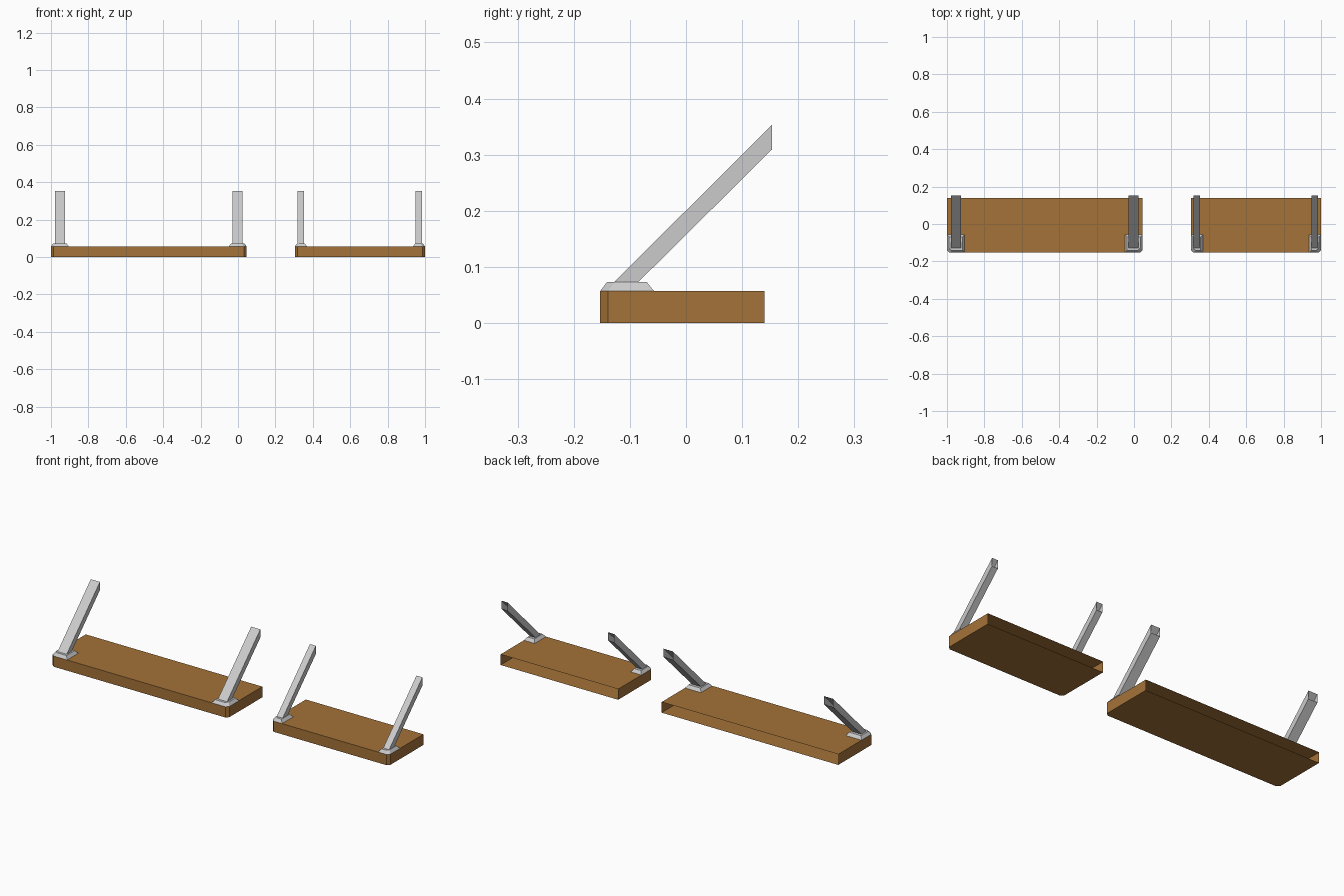
import bpy

if "Cube" in bpy.data.objects:
    bpy.data.objects.remove(bpy.data.objects["Cube"])

BACK, FRONT, TOP = 0.14, -0.153, 0.057
CUT = 0.014

wood = bpy.data.materials.new("wood")
wood.diffuse_color = (0.37, 0.17, 0.04, 1)
wood.use_nodes = True
wood.node_tree.nodes["Principled BSDF"].inputs["Base Color"].default_value = wood.diffuse_color


def make(name, verts, faces, mat=None):
    me = bpy.data.meshes.new(name)
    me.from_pydata(verts, [], faces)
    ob = bpy.data.objects.new(name, me)
    bpy.context.collection.objects.link(ob)
    if mat:
        me.materials.append(mat)
    return ob


def board(name, x0, x1):
    # Board with cut front corners and an open back
    p = [(x0, BACK), (x0, FRONT + CUT), (x0 + CUT, FRONT),
         (x1 - CUT, FRONT), (x1, FRONT + CUT), (x1, BACK)]
    n = len(p)
    verts = [(x, y, 0) for x, y in p] + [(x, y, TOP) for x, y in p]
    faces = [(i, i + 1, i + 1 + n, i + n) for i in range(n - 1)]
    faces += [tuple(reversed(range(n))), tuple(range(n, 2 * n))]
    make(name, verts, faces, wood)


def bracket(name, edge, s, plate_w, bar_in, bar_w):
    # s is the direction from the outer edge towards the board's middle
    def fix(f):
        return f if s > 0 else tuple(reversed(f))

    # Bevelled foot plate, cut at the outer front corner
    def ring(d, db, z):
        y0, y1 = FRONT + d, -0.057 - db
        pts = [(d, y1), (d, y0 + CUT), (d + CUT, y0),
               (plate_w - d, y0), (plate_w - d, y1)]
        return [(edge + s * x, y, z) for x, y in pts]

    verts = ring(0, 0, TOP) + ring(0.012, 0.013, 0.073)
    faces = [fix((i, (i + 1) % 5, (i + 1) % 5 + 5, i + 5)) for i in range(5)]
    faces.append(fix(tuple(range(5, 10))))
    make(name + "_foot_plate", verts, faces)

    # Sloping square tube, open where it meets the wall
    prof = [(-0.128, 0.073), (-0.085, 0.073), (0.153, 0.309), (0.153, 0.353)]
    xa, xb = edge + s * bar_in, edge + s * (bar_in + bar_w)
    verts = [(x, y, z) for x in (xa, xb) for y, z in prof]
    faces = [(3, 2, 1, 0), (4, 5, 6, 7), (1, 2, 6, 5), (3, 0, 4, 7)]
    make(name + "_brace", verts, [fix(f) for f in faces])


# Two boards, each with a mirrored pair of brackets
for name, x0, x1, dims in (("large_shelf", -1.0, 0.046, (0.095, 0.021, 0.054)),
                           ("small_shelf", 0.304, 1.0, (0.064, 0.015, 0.035))):
    board(name, x0, x1)
    bracket(name + "_left", x0, 1, *dims)
    bracket(name + "_right", x1, -1, *dims)
